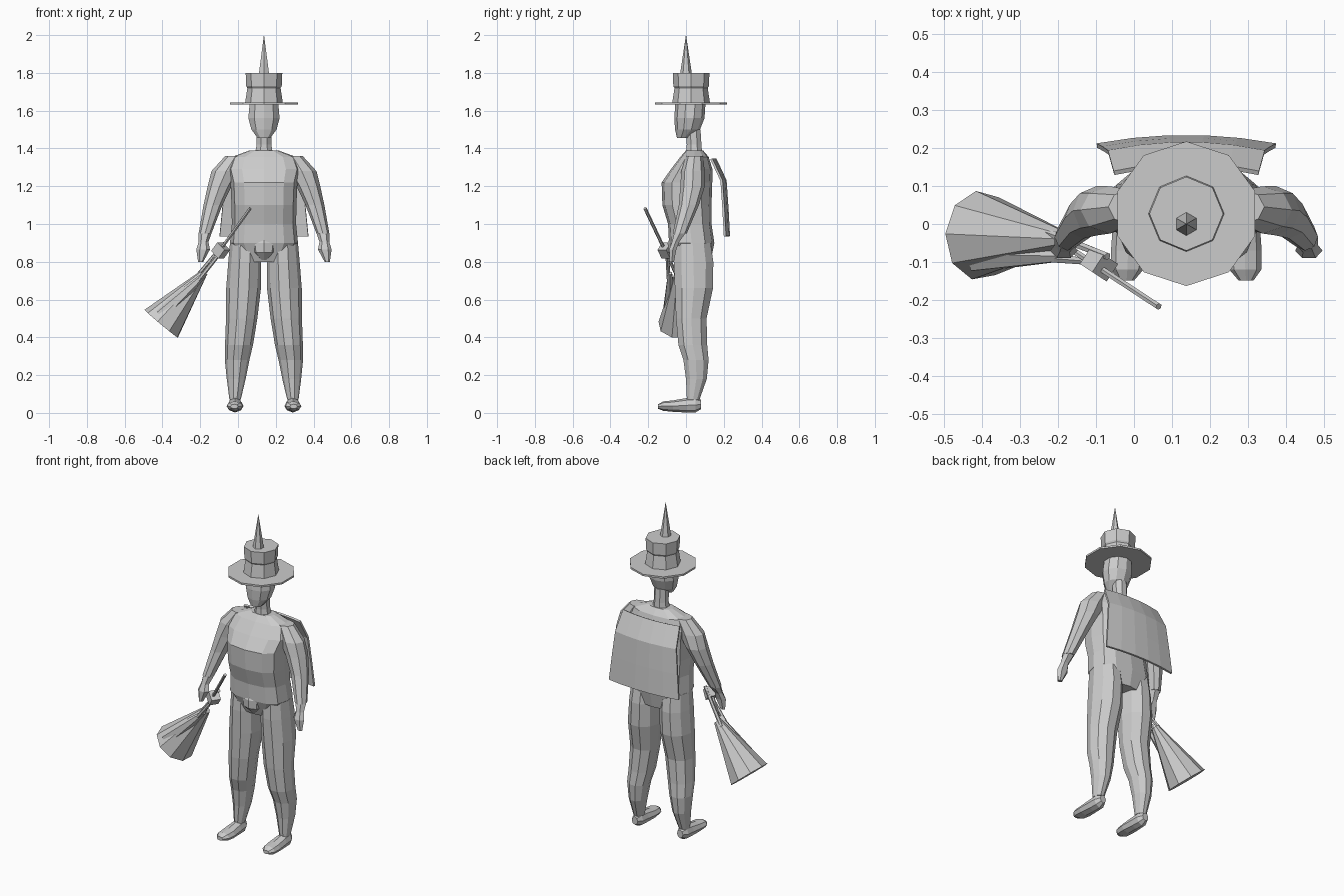
import bpy, bmesh, math
from mathutils import Vector

CX = 0.1375  # figure's centre line

grey = bpy.data.materials.new("plain_grey")
grey.diffuse_color = (0.6, 0.6, 0.6, 1)


def finish(name, bm):
    bmesh.ops.recalc_face_normals(bm, faces=bm.faces[:])
    me = bpy.data.meshes.new(name)
    bm.to_mesh(me)
    bm.free()
    me.materials.append(grey)
    ob = bpy.data.objects.new(name, me)
    bpy.context.collection.objects.link(ob)
    return ob


def loft(name, rings, n=10, phase=0.0, side=1, along_y=False, square=1.0):
    """Skin rings of (x offset from centre line, y, z, radius 1, radius 2)."""
    bm = bmesh.new()
    loops = []
    for x, y, z, r1, r2 in rings:
        loop = []
        for i in range(n):
            a = phase + 2 * math.pi * i / n
            c, s = math.cos(a), math.sin(a)
            u = r1 * math.copysign(abs(c) ** square, c)
            v = r2 * math.copysign(abs(s) ** square, s)
            px = CX + side * (x + u)
            loop.append(bm.verts.new((px, y, z + v) if along_y else (px, y + v, z)))
        loops.append(loop)
    for a, b in zip(loops, loops[1:]):
        for i in range(n):
            j = (i + 1) % n
            bm.faces.new((a[i], a[j], b[j], b[i]))
    bm.faces.new(loops[0])
    bm.faces.new(loops[-1])
    return finish(name, bm)


def rod(name, p0, p1, r0, r1, n=6):
    """Straight tapered rod between two points."""
    p0, p1 = Vector(p0), Vector(p1)
    bm = bmesh.new()
    bmesh.ops.create_cone(bm, cap_ends=True, segments=n, radius1=r0, radius2=r1,
                          depth=(p1 - p0).length)
    ob = finish(name, bm)
    ob.location = (p0 + p1) / 2
    ob.rotation_euler = (p1 - p0).to_track_quat('Z', 'Y').to_euler()
    return ob


# Hat: brim, crown and spike
loft("hat_brim", [(0, .027, 1.632, .19, .19), (0, .027, 1.643, .19, .19)], 10, math.pi / 2)
loft("hat_crown", [(0, .027, 1.64, .1, .1), (0, .027, 1.72, .088, .088),
                   (0, .027, 1.73, .094, .094), (0, .027, 1.80, .097, .097)], 8)
rod("hat_spike", (CX, 0, 1.79), (CX, 0, 2.0), .032, .0005)

# Head and neck
loft("head", [(0, -.018, 1.455, .035, .03), (0, .008, 1.50, .07, .066),
              (0, .018, 1.56, .087, .08), (0, .023, 1.635, .08, .08)], 10, math.pi / 10)
loft("neck", [(0, .043, 1.37, .052, .046), (0, .043, 1.42, .042, .042),
              (0, .038, 1.50, .042, .042)], 8, math.pi / 8)

# Torso with a broad chest and sloping shoulders
loft("torso", [(0, .04, .80, .12, .09), (0, .03, .90, .18, .12),
               (0, .02, 1.0, .17, .115), (0, .005, 1.1, .172, .13),
               (0, .005, 1.22, .177, .134), (0, .03, 1.29, .195, .11),
               (0, .045, 1.355, .17, .075), (0, .045, 1.39, .075, .045)],
     12, square=.75)
loft("pelvis_front", [(0, -.03, .81, .02, .03), (0, -.045, .85, .06, .05),
                      (0, -.045, .90, .068, .052), (0, -.04, .94, .04, .04)], 8)

for side, label in ((-1, "right"), (1, "left")):
    # Arm tapering into the hand
    loft(label + "_arm", [(.15, .045, 1.36, .055, .045), (.2, .037, 1.28, .078, .062),
                          (.235, .035, 1.2, .063, .065), (.27, .015, 1.1, .05, .053),
                          (.312, -.033, .95, .034, .037)], 8, side=side)
    loft(label + "_hand", [(.312, -.033, .95, .034, .034), (.32, -.055, .905, .026, .022),
                           (.322, -.07, .865, .036, .022), (.335, -.075, .80, .014, .013)],
         6, side=side)
    # Leg with thigh, knee and calf
    loft(label + "_leg", [(.1, .035, .90, .08, .1), (.102, .04, .80, .087, .11),
                          (.108, .042, .66, .092, .106), (.118, .028, .50, .083, .085),
                          (.132, .036, .36, .074, .08), (.142, .053, .28, .065, .07),
                          (.147, .055, .18, .05, .058), (.153, .038, .07, .03, .035)],
         10, side=side)
    # Foot pointing forward
    loft(label + "_foot", [(.153, .08, .045, .02, .025), (.153, .05, .042, .037, .04),
                           (.153, 0, .04, .04, .038), (.153, -.07, .036, .045, .03),
                           (.155, -.12, .036, .042, .025), (.157, -.148, .034, .02, .012)],
         8, side=side, along_y=True)

# Cape: curved sheet, wider towards the hem
bm = bmesh.new()
rows = [(.148, 1.345, .19), (.202, 1.23, .205), (.212, 1.085, .22), (.22, .935, .235)]
grid = []
for y, z, half in rows:
    grid.append([bm.verts.new((CX + half * t, y + .022 * (1 - t * t) - .014, z))
                 for t in (-1, -.6, -.2, .2, .6, 1)])
for a, b in zip(grid, grid[1:]):
    for i in range(5):
        bm.faces.new((a[i], a[i + 1], b[i + 1], b[i]))
cape = finish("cape", bm)
solid = cape.modifiers.new("thickness", 'SOLIDIFY')
solid.thickness = .012
solid.offset = 0

# Broom: handle, clasp block, binding sticks and bristles
rod("broom_handle", (.065, -.217, 1.083), (-.19, -.05, .73), .009, .009)
bm = bmesh.new()
bmesh.ops.create_cube(bm, size=1)
block = finish("broom_clasp", bm)
block.scale = (.055, .06, .06)
block.location = (-.092, -.105, .86)
block.rotation_euler = (Vector((.255, -.167, .353))).to_track_quat('Z', 'Y').to_euler()
rod("broom_stick_upper", (-.07, -.085, .90), (-.235, -.02, .70), .01, .012)
rod("broom_stick_lower", (-.10, -.10, .84), (-.22, -.09, .69), .01, .012)
rod("broom_bristles", (-.185, -.04, .735), (-.405, -.03, .47), .022, .118, 9)
rod("broom_front_bristles", (-.17, -.085, .74), (-.41, -.08, .515), .012, .05, 6)
